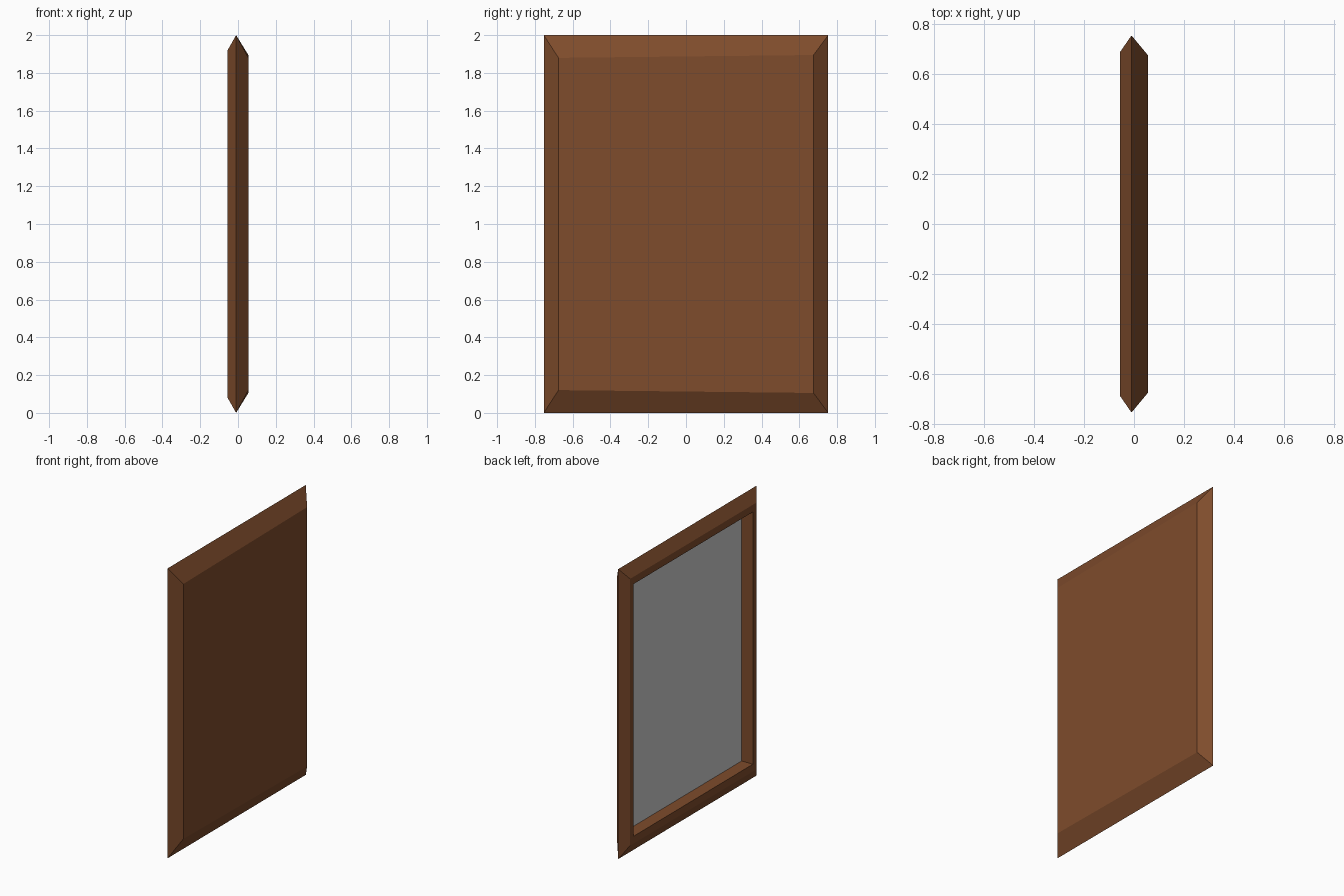
import bpy, bmesh

if "Cube" in bpy.data.objects:
    bpy.data.objects.remove(bpy.data.objects["Cube"])

wood = bpy.data.materials.new("brown_wood")
wood.diffuse_color = (0.21, 0.072, 0.025, 1)
wood.use_nodes = True
wood.node_tree.nodes["Principled BSDF"].inputs["Base Color"].default_value = wood.diffuse_color


def ring(bm, x, half_y, inset):
    """Rectangular loop facing the x axis, inset from the floor and the top."""
    return [bm.verts.new((x, y, z)) for y, z in (
        (-half_y, inset), (half_y, inset),
        (half_y, 2 - inset), (-half_y, 2 - inset))]


# Frame: back board, outer ridge, bevel, flat rim and recess as stacked loops
bm = bmesh.new()
profile = [(0.055, 0.675, 0.113), (-0.01, 0.753, 0.0), (-0.055, 0.688, 0.08),
           (-0.055, 0.65, 0.13), (0.036, 0.65, 0.13)]
rings = [ring(bm, *p) for p in profile]
# the back board is slightly out of square
for v in rings[0]:
    toward_edge = -0.0075 if v.co.y > 0 else 0.0075
    v.co.z += toward_edge if v.co.z < 1 else -toward_edge
for a, b in zip(rings, rings[1:]):
    for i in range(4):
        j = (i + 1) % 4
        bm.faces.new((a[i], a[j], b[j], b[i]))
bm.faces.new(rings[0])
bm.faces.new(rings[-1])
bmesh.ops.recalc_face_normals(bm, faces=bm.faces)
mesh = bpy.data.meshes.new("frame")
bm.to_mesh(mesh)
bm.free()
mesh.materials.append(wood)
bpy.context.collection.objects.link(bpy.data.objects.new("frame", mesh))

# Grey panel lying on the floor of the recess
bpy.ops.mesh.primitive_cube_add(size=1, location=(0.033, 0, 1))
panel = bpy.context.object
panel.name = "inner_panel"
panel.scale = (0.006, 1.3, 1.74)
